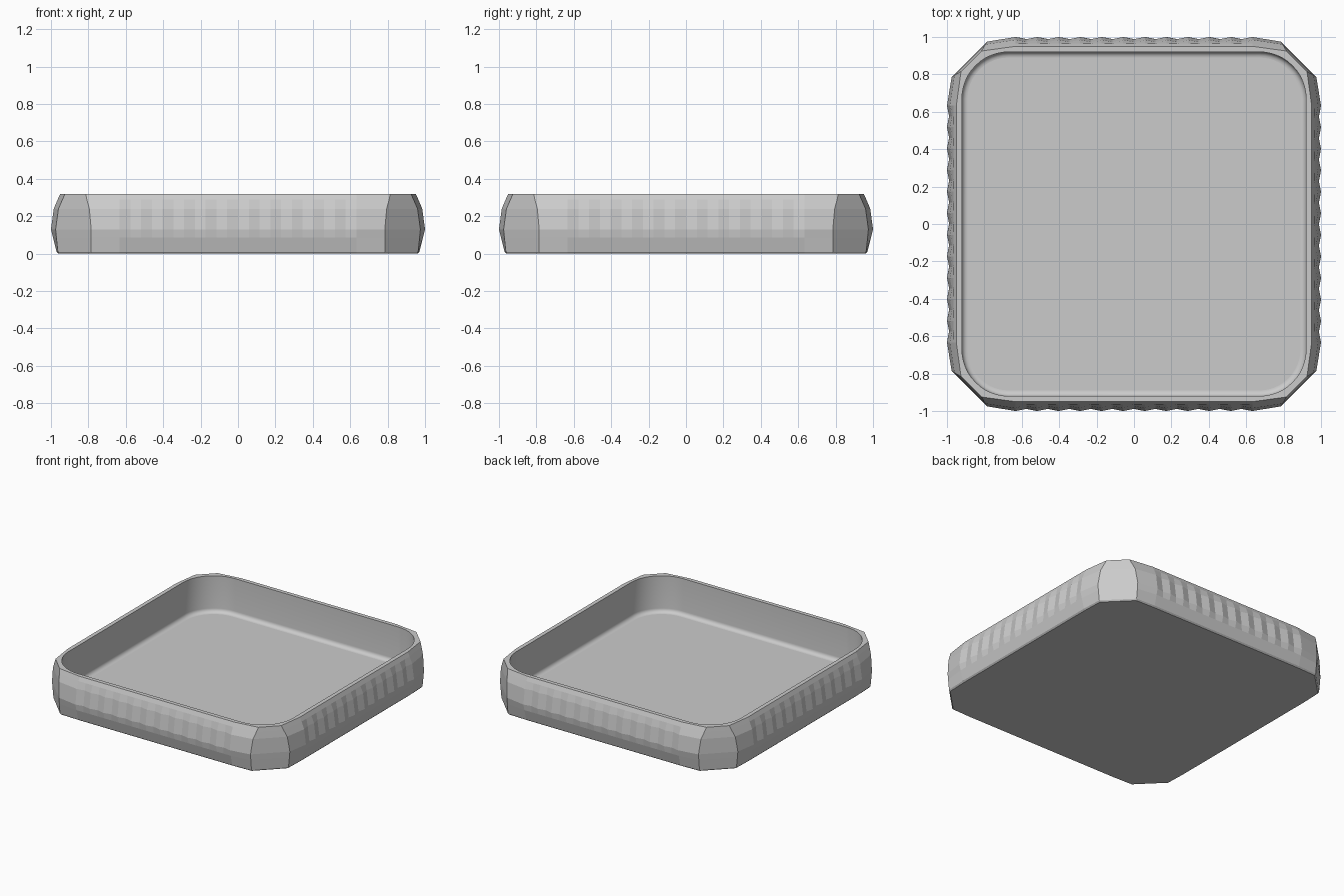
import bpy, bmesh, math
from mathutils import Vector

if "Cube" in bpy.data.objects:
    bpy.data.objects.remove(bpy.data.objects["Cube"])

grey = bpy.data.materials.new("plain_grey")
grey.diffuse_color = (0.6, 0.6, 0.6, 1)
grey.use_nodes = True
grey.node_tree.nodes["Principled BSDF"].inputs["Base Color"].default_value = grey.diffuse_color

PITCH = 0.0575   # half the spacing of the grip ridges
RIDGE = 11       # ridges run from step -11 to step 11


def outer_ring(z, half, corner, notch):
    """Chamfered square whose four sides carry V notches between ridges."""
    c, b = corner
    side = [(-c, -b)]
    for k in range(-RIDGE, RIDGE + 1):
        side.append((k * PITCH, -half + (notch if k % 2 == 0 else 0)))
    side.append((c, -b))
    pts = []
    for q in range(4):
        ca, sa = [(1, 0), (0, 1), (-1, 0), (0, -1)][q]
        pts += [Vector((x * ca - y * sa, x * sa + y * ca, z)) for x, y in side]
    return pts


def inner_ring(z, half, radius, steps=12):
    """Rounded square."""
    pts = []
    for q in range(4):
        cx, cy = [(1, 1), (-1, 1), (-1, -1), (1, -1)][q]
        for i in range(steps + 1):
            a = math.pi / 2 * (q + i / steps)
            pts.append(Vector((cx * (half - radius) + radius * math.cos(a),
                               cy * (half - radius) + radius * math.sin(a), z)))
    return pts


def loft(bm, rings, smooth):
    """Skin a stack of rings and return their vertices."""
    loops = [[bm.verts.new(p) for p in ring] for ring in rings]
    for lo, hi in zip(loops, loops[1:]):
        n = len(lo)
        for i in range(n):
            j = (i + 1) % n
            bm.faces.new((lo[i], lo[j], hi[j], hi[i])).smooth = smooth
    return loops


bm = bmesh.new()

# Faceted outer wall with the grip notches fading out above and below
outer = loft(bm, [
    outer_ring(0.00, 0.960, (0.782, 0.955), 0),
    outer_ring(0.01, 0.970, (0.785, 0.963), 0),
    outer_ring(0.085, 0.989, (0.785, 0.971), 0),
    outer_ring(0.13, 1.000, (0.785, 0.975), 0.012),
    outer_ring(0.24, 0.985, (0.795, 0.960), 0.012),
    outer_ring(0.29, 0.964, (0.808, 0.938), 0),
    outer_ring(0.32, 0.950, (0.815, 0.925), 0),
], False)
bm.faces.new(list(reversed(outer[0])))

# Smooth inner wall with a fillet down to the floor
FLOOR, FILLET = 0.05, 0.03
rings = [inner_ring(0.32, 0.92, 0.25)]
for i in range(7):
    a = math.pi / 2 * i / 6
    inset = FILLET * (1 - math.cos(a))
    rings.append(inner_ring(FLOOR + FILLET * (1 - math.sin(a)),
                            0.92 - inset, 0.25 - inset))
inner = loft(bm, rings, True)
bm.faces.new(inner[-1])

# Flat rim between the two walls
edges = []
for loop in (outer[-1], inner[0]):
    edges += [bm.edges.get((loop[i - 1], loop[i])) for i in range(len(loop))]
bmesh.ops.triangle_fill(bm, edges=edges, use_beauty=True, normal=(0, 0, 1))
bmesh.ops.recalc_face_normals(bm, faces=bm.faces)

mesh = bpy.data.meshes.new("tray")
bm.to_mesh(mesh)
bm.free()
mesh.materials.append(grey)
tray = bpy.data.objects.new("tray", mesh)
bpy.context.collection.objects.link(tray)
